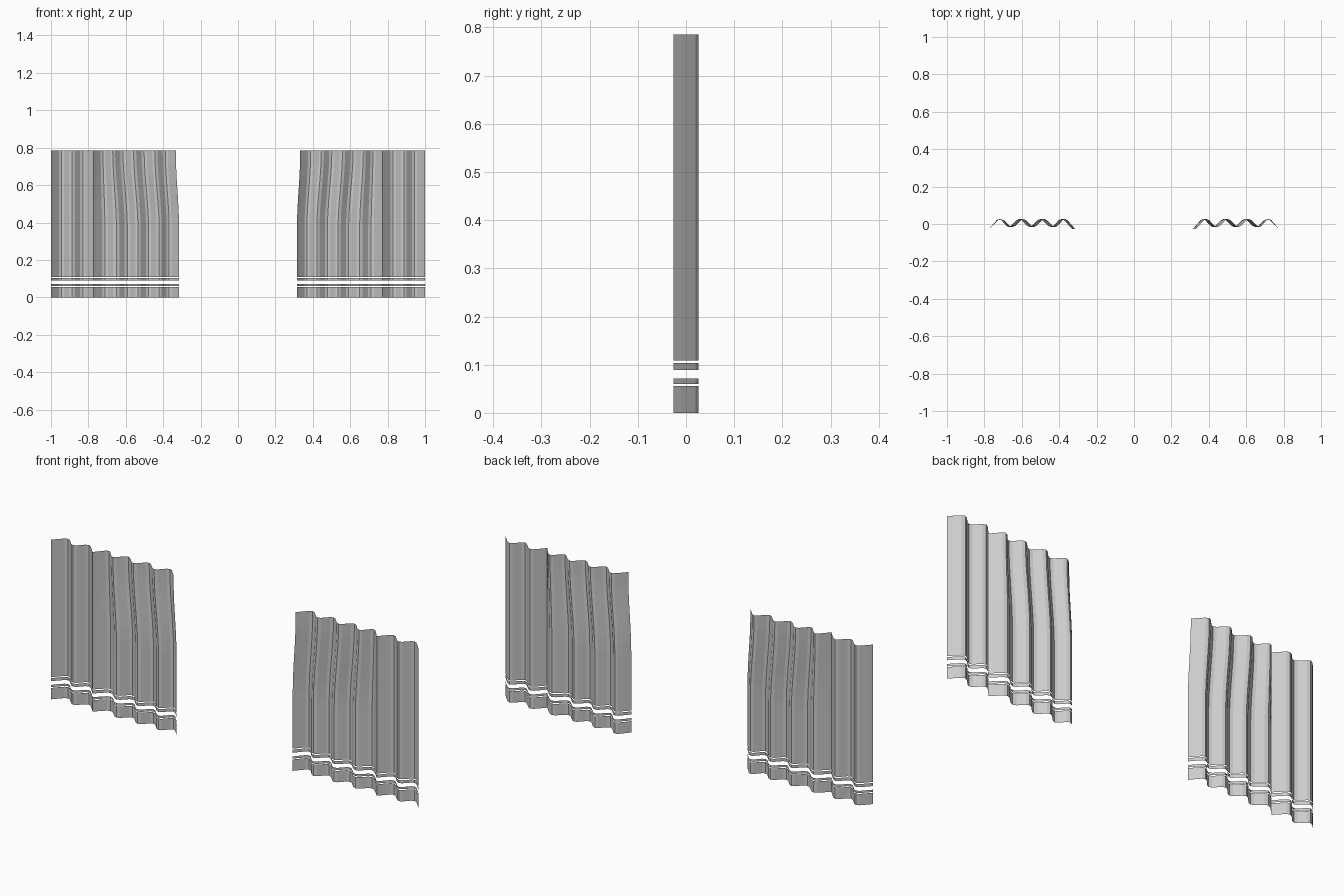
import bpy
import bmesh
import math

cube = bpy.data.objects.get("Cube")
if cube:
    bpy.data.objects.remove(cube, do_unlink=True)

fabric = bpy.data.materials.new("grey fabric")
fabric.use_nodes = True
GREY = (0.6, 0.6, 0.6, 1)
fabric.diffuse_color = GREY
fabric.node_tree.nodes["Principled BSDF"].inputs["Base Color"].default_value = GREY

HEIGHT, OUTER, INNER = 0.785, 1.0, 0.32
FOLDS, STEPS = 6, 8
PITCH = (OUTER - INNER) / FOLDS


def fold_depth(i):
    """Depth of the pleats: rounded, with sharp creases at the ends and one fold."""
    if i in (0, 2 * STEPS, FOLDS * STEPS):
        return -0.026
    return 0.005 - 0.021 * math.cos(2 * math.pi * i / STEPS)


def sway(i, z):
    """Sideways drift of the inner folds as the cloth hangs."""
    fold = i / STEPS
    weight = min(max((fold - 2) / 1.2, 0), 1)
    t = min((HEIGHT - z) / 0.42, 1)
    drift = -0.012 + 0.024 * t * t * (3 - 2 * t)
    edge = min(max(fold - 5, 0), 1)
    return weight * (drift - 0.008 * t * edge)


def cloth(name, side, low, high, rows):
    """One pleated strip of cloth between two heights."""
    bm = bmesh.new()
    grid = []
    for r in range(rows + 1):
        z = low + (high - low) * r / rows
        grid.append([bm.verts.new((side * (OUTER - i * PITCH / STEPS - sway(i, z)),
                                   fold_depth(i), z))
                     for i in range(FOLDS * STEPS + 1)])
    for a, b in zip(grid, grid[1:]):
        for i in range(FOLDS * STEPS):
            quad = (a[i], a[i + 1], b[i + 1], b[i])
            bm.faces.new(quad if side < 0 else quad[::-1])
    mesh = bpy.data.meshes.new(name)
    bm.to_mesh(mesh)
    bm.free()
    mesh.materials.append(fabric)
    bpy.context.collection.objects.link(bpy.data.objects.new(name, mesh))


# Each curtain: main drop, two narrow trim bands and the bottom hem, with open gaps
PARTS = (("drop", 0.109, HEIGHT, 10), ("upper_trim", 0.089, 0.104, 1),
         ("lower_trim", 0.06, 0.071, 1), ("hem", 0, 0.056, 1))
for label, side in (("left", 1), ("right", -1)):
    for part, low, high, rows in PARTS:
        cloth(f"{label}_curtain_{part}", side, low, high, rows)
